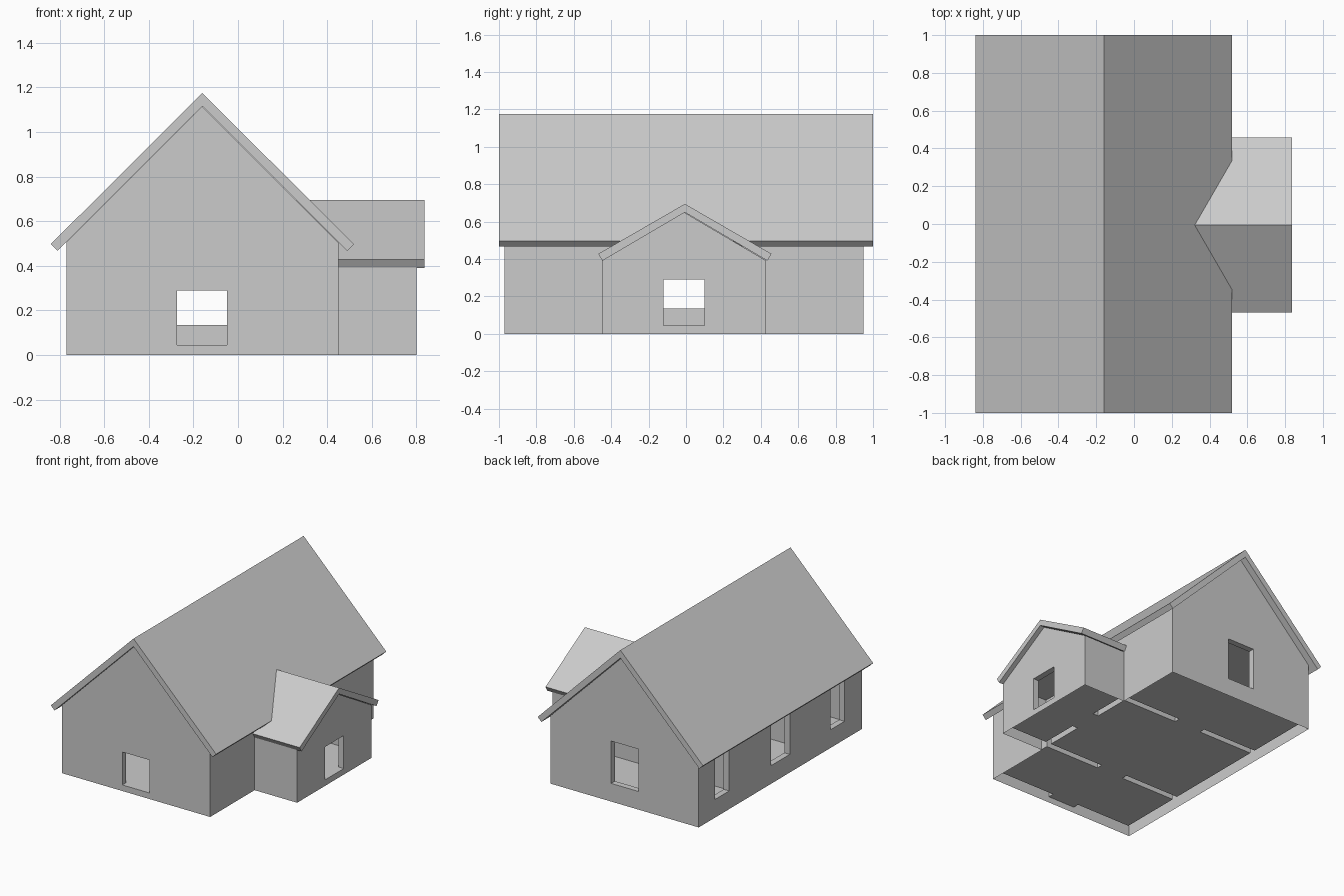
import bpy, bmesh

if "Cube" in bpy.data.objects:
    bpy.data.objects.remove(bpy.data.objects["Cube"])

mat = bpy.data.materials.new("plain grey")
mat.diffuse_color = (0.6, 0.6, 0.6, 1)
mat.use_nodes = True
mat.node_tree.nodes["Principled BSDF"].inputs["Base Color"].default_value = mat.diffuse_color


def prism(name, profile, axis, a, b):
    """Extrude a (horizontal, z) profile along 'x' or 'y' from a to b."""
    place = (lambda u, z, t: (t, u, z)) if axis == 'x' else (lambda u, z, t: (u, t, z))
    bm = bmesh.new()
    face = bm.faces.new([bm.verts.new(place(u, z, a)) for u, z in profile])
    ext = bmesh.ops.extrude_face_region(bm, geom=[face])
    moved = [g for g in ext["geom"] if isinstance(g, bmesh.types.BMVert)]
    bmesh.ops.translate(bm, verts=moved, vec=place(0, 0, b - a))
    bmesh.ops.recalc_face_normals(bm, faces=bm.faces)
    mesh = bpy.data.meshes.new(name)
    bm.to_mesh(mesh)
    bm.free()
    mesh.materials.append(mat)
    ob = bpy.data.objects.new(name, mesh)
    bpy.context.collection.objects.link(ob)
    return ob


def box(x0, x1, y0, y1, z0, z1):
    return prism("cutter", [(x0, z0), (x1, z0), (x1, z1), (x0, z1)], 'y', y0, y1)


def boolean(ob, other, op):
    m = ob.modifiers.new("bool", 'BOOLEAN')
    m.operation, m.object, m.solver = op, other, 'EXACT'
    bpy.context.view_layer.objects.active = ob
    bpy.ops.object.modifier_apply(modifier=m.name)
    bpy.data.objects.remove(other)


def gable(c, half, eave, peak, base=0):
    return [(c - half, base), (c + half, base), (c + half, eave), (c, peak), (c - half, eave)]


def roof_profile(c, top, outer, inner, under):
    """Folded slab: outer ridge, outer edge, lower edge, inner ridge, mirrored about c."""
    (ow, oz), (iw, iz) = outer, inner
    return [(c, top), (c + ow, oz), (c + iw, iz), (c, under), (c - iw, iz), (c - ow, oz)]


CX, CY, T = -0.16, -0.01, 0.045        # main ridge x, wing ridge y, wall thickness
FLOOR, SILL, HEAD, DOOR = 0.045, 0.135, 0.45, 0.29
main_profile = gable(CX, 0.61, 0.505, 1.115)

# walls of the main house and the side wing
walls = prism("walls", main_profile, 'y', -0.97, 0.95)
boolean(walls, prism("wing", gable(CY, 0.4375, 0.392, 0.65), 'x', 0.2, 0.8), 'UNION')

# rooms: back, middle, front, wing
for x0, x1, y0, y1, top in [(-0.725, 0.405, 0.425, 0.905, 0.48),
                            (-0.725, 0.405, -0.405, 0.38, 0.48),
                            (-0.725, 0.405, -0.925, -0.45, 0.48),
                            (0.45, 0.755, -0.405, 0.38, 0.375)]:
    boolean(walls, box(x0, x1, y0, y1, FLOOR, top), 'DIFFERENCE')

# doorways: front door and two partitions in line, wing door and wing partition in line
for y in (-0.9475, -0.4275, 0.4025):
    boolean(walls, box(-0.273, -0.05, y - 0.04, y + 0.04, FLOOR, DOOR), 'DIFFERENCE')
for x in (0.4275, 0.7775):
    boolean(walls, box(x - 0.04, x + 0.04, -0.12, 0.1, FLOOR, DOOR), 'DIFFERENCE')

# windows: one in the back gable, three in the left wall
boolean(walls, box(-0.273, -0.05, 0.88, 1.0, SILL, HEAD), 'DIFFERENCE')
for y, half in ((-0.68, 0.083), (CY, 0.11), (0.675, 0.083)):
    boolean(walls, box(-0.82, -0.7, y - half, y + half, SILL, HEAD), 'DIFFERENCE')

# the shell is open underneath
bm = bmesh.new()
bm.from_mesh(walls.data)
under = [f for f in bm.faces if f.calc_center_median().z < 0.001]
bmesh.ops.delete(bm, geom=under, context='FACES')
bm.to_mesh(walls.data)
bm.free()

# roofs; the wing roof stops at the main house
prism("main_roof", roof_profile(CX, 1.175, (0.68, 0.497), (0.65, 0.467), 1.116), 'y', -1, 1)
wing_roof = prism("wing_roof", roof_profile(-0.006, 0.695, (0.463, 0.428), (0.441, 0.391), 0.65),
                  'x', 0.2, 0.836)
boolean(wing_roof, prism("cutter", main_profile, 'y', -0.97, 0.95), 'DIFFERENCE')
